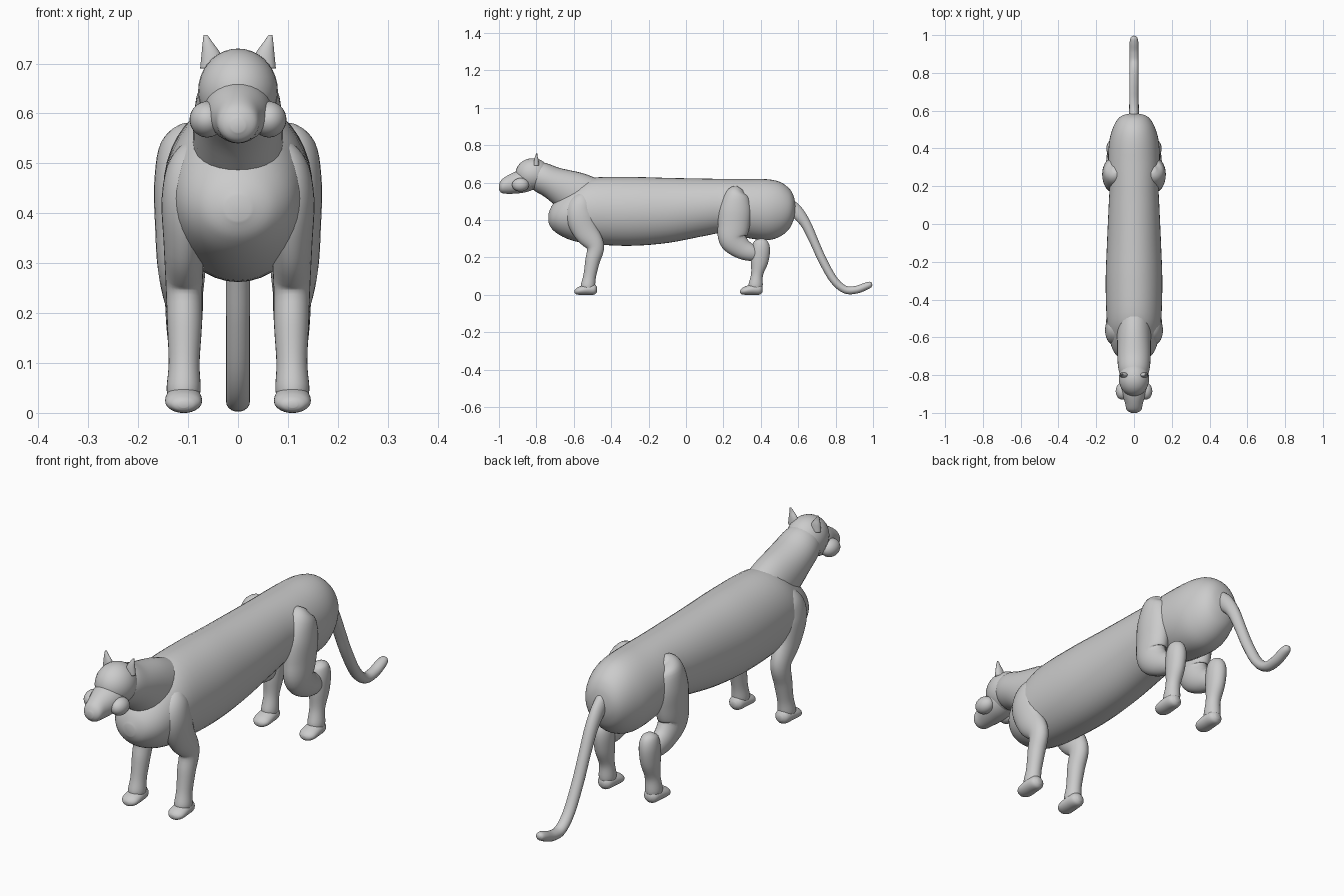
import bpy, bmesh, math
from mathutils import Vector


def finish(obj, mirror):
    for p in obj.data.polygons:
        p.use_smooth = True
    if mirror:
        obj.modifiers.new("mirror", "MIRROR").use_axis[0] = True
    return obj


def spline(a, b, c, d, t):
    return [0.5 * (2 * q + (r - p) * t + (2 * p - 5 * q + 4 * r - s) * t * t
                   + (3 * q - p - 3 * r + s) * t ** 3) for p, q, r, s in zip(a, b, c, d)]


def loft(name, stations, sides=28, steps=5, mirror=False, upright=False):
    """Smooth tube through stations (x, y, z, half width, half depth)."""
    n = len(stations)
    pts = []
    for i in range(n - 1):
        q = [stations[max(0, min(n - 1, i + k))] for k in (-1, 0, 1, 2)]
        pts += [spline(*q, s / steps) for s in range(steps)]
    pts.append(stations[-1])
    bm = bmesh.new()
    rings = []
    for i, p in enumerate(pts):
        a, b = pts[max(i - 1, 0)], pts[min(i + 1, len(pts) - 1)]
        t = Vector((0, b[1] - a[1], b[2] - a[2])).normalized()
        if upright:
            t = Vector((0, 1, 0))
        side = Vector((1, 0, 0))
        up = t.cross(side)
        ring = []
        for k in range(sides):
            w = 2 * math.pi * k / sides
            ring.append(bm.verts.new(Vector(p[:3]) + side * p[3] * math.cos(w)
                                     + up * p[4] * math.sin(w)))
        rings.append(ring)
    for r, s in zip(rings, rings[1:]):
        for k in range(sides):
            m = (k + 1) % sides
            bm.faces.new((r[k], r[m], s[m], s[k]))
    bm.faces.new(rings[0])
    bm.faces.new(rings[-1])
    bmesh.ops.recalc_face_normals(bm, faces=bm.faces)
    me = bpy.data.meshes.new(name)
    bm.to_mesh(me)
    bm.free()
    obj = bpy.data.objects.new(name, me)
    bpy.context.collection.objects.link(obj)
    return finish(obj, mirror)


def ball(name, centre, radii, mirror=False):
    bm = bmesh.new()
    bmesh.ops.create_uvsphere(bm, u_segments=28, v_segments=18, radius=1)
    for v in bm.verts:
        v.co = Vector([c + r * x for c, r, x in zip(centre, radii, v.co)])
    me = bpy.data.meshes.new(name)
    bm.to_mesh(me)
    bm.free()
    obj = bpy.data.objects.new(name, me)
    bpy.context.collection.objects.link(obj)
    return finish(obj, mirror)


# torso: chest, belly and rump
loft("torso", [(0, y, z, w, h) for y, z, w, h in [
    (-.735, .41, .025, .025), (-.715, .415, .072, .065), (-.67, .423, .11, .107),
    (-.60, .434, .132, .146), (-.50, .448, .145, .177), (-.30, .446, .15, .184),
    (-.10, .451, .143, .174), (.10, .468, .134, .153), (.20, .475, .13, .145),
    (.32, .462, .137, .157), (.43, .455, .132, .163), (.50, .457, .115, .147),
    (.55, .46, .09, .11), (.575, .465, .06, .065), (.585, .465, .02, .02)]],
    sides=40, upright=True)

# neck
loft("neck", [(0, -.44, .49, .09, .10), (0, -.52, .515, .09, .115), (0, -.61, .55, .09, .113),
              (0, -.715, .60, .088, .087), (0, -.78, .63, .08, .08), (0, -.83, .645, .06, .06)])

# head, muzzle and cheeks
ball("head", (0, -.82, .645), (.08, .092, .085))
loft("muzzle", [(0, -.80, .62, .06, .05), (0, -.85, .61, .068, .06), (0, -.90, .602, .062, .06),
                (0, -.95, .59, .047, .05), (0, -.985, .58, .038, .036), (0, -1.0, .576, .014, .014)],
     upright=True)
ball("cheek", (.062, -.885, .588), (.035, .045, .036), mirror=True)

# ears
loft("ear", [(.050, -.80, .69, .026, .016), (.054, -.80, .72, .019, .012),
             (.060, -.80, .74, .011, .007), (.065, -.797, .757, .004, .003)],
     sides=14, mirror=True)

# front legs with shoulders
loft("front_leg", [(.085, -.53, .54, .02, .02), (.092, -.55, .50, .047, .06),
                   (.100, -.565, .43, .053, .078), (.107, -.535, .34, .042, .068),
                   (.108, -.485, .26, .037, .048), (.107, -.50, .18, .035, .039),
                   (.108, -.515, .10, .031, .034), (.109, -.525, .045, .034, .038),
                   (.109, -.53, .02, .025, .03)], mirror=True)

# thighs bending back to the hock
loft("thigh", [(.095, .29, .57, .02, .02), (.105, .275, .54, .05, .06),
               (.113, .265, .46, .055, .085), (.113, .255, .37, .053, .085),
               (.113, .25, .30, .049, .075), (.111, .295, .25, .042, .058),
               (.109, .35, .225, .035, .045), (.108, .40, .22, .02, .03)], mirror=True)

# lower hind legs
loft("hind_leg", [(.108, .395, .30, .012, .012), (.108, .397, .285, .030, .037),
                  (.108, .40, .245, .038, .049), (.108, .393, .18, .036, .047),
                  (.108, .38, .11, .030, .032), (.109, .372, .05, .033, .038),
                  (.109, .365, .02, .025, .03)], mirror=True)

# paws
for name, y in (("front_paw", -.53), ("hind_paw", .355)):
    loft(name, [(.109, y + d, z, w, h) for d, z, w, h in [
        (.055, .028, .012, .012), (.04, .029, .030, .028), (0, .028, .036, .028),
        (-.04, .022, .036, .022), (-.058, .018, .025, .015), (-.065, .017, .01, .007)]],
        mirror=True, upright=True)

# tail
loft("tail", [(0, y, z, w, h) for y, z, w, h in [
    (.54, .49, .025, .035), (.59, .445, .026, .036), (.64, .38, .025, .028), (.685, .285, .024, .024),
    (.73, .185, .024, .023), (.79, .08, .024, .022), (.85, .028, .024, .021),
    (.91, .027, .024, .021), (.96, .045, .023, .02), (.985, .055, .018, .016),
    (.995, .058, .008, .007)]], sides=18)
